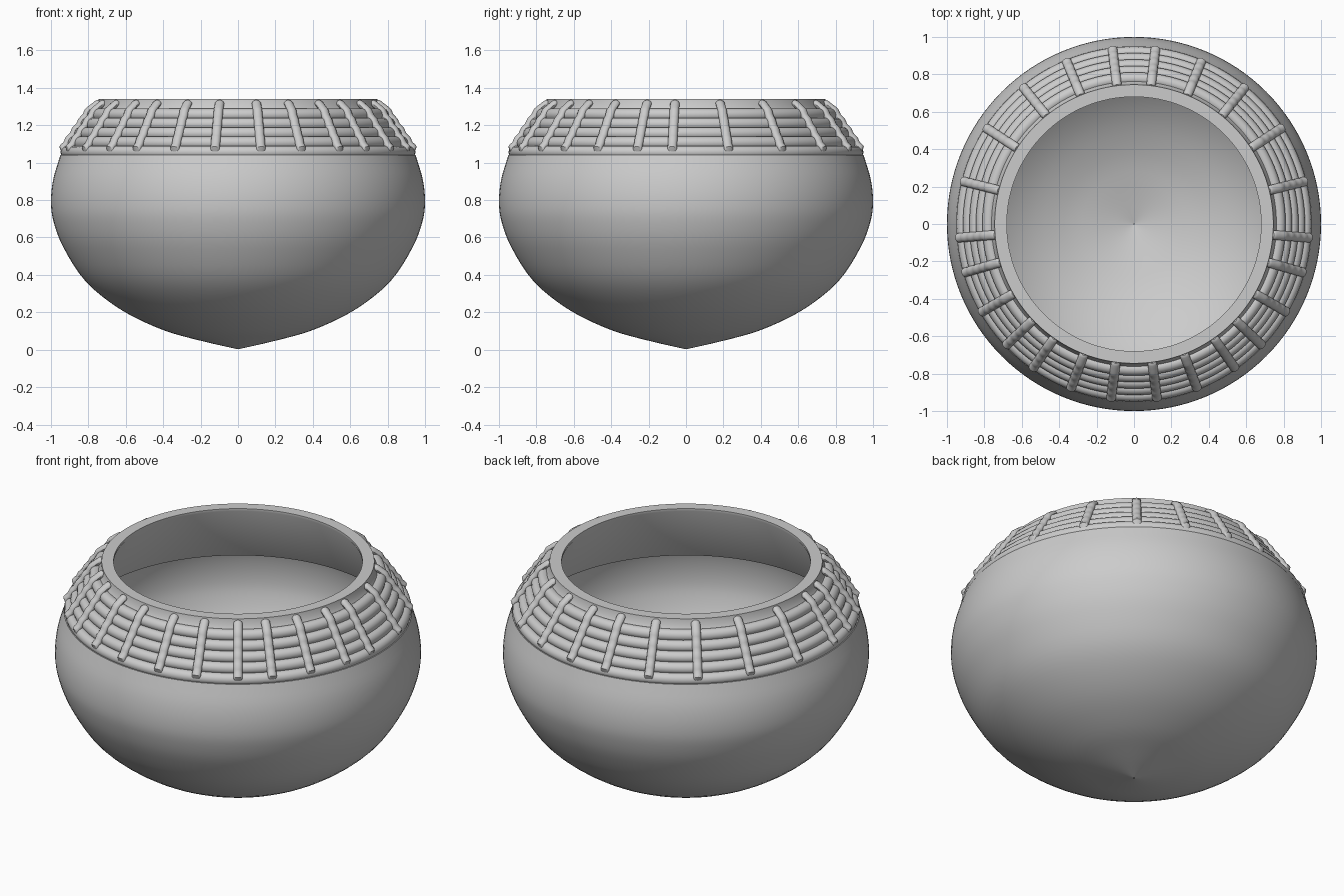
import bpy, bmesh
from math import sin, cos, pi, radians
from mathutils import Vector

if "Cube" in bpy.data.objects:
    bpy.data.objects.remove(bpy.data.objects["Cube"])


def finish(name, bm, angle=30):
    bmesh.ops.remove_doubles(bm, verts=bm.verts, dist=1e-5)
    bmesh.ops.recalc_face_normals(bm, faces=bm.faces)
    me = bpy.data.meshes.new(name)
    bm.to_mesh(me)
    bm.free()
    ob = bpy.data.objects.new(name, me)
    bpy.context.collection.objects.link(ob)
    bpy.ops.object.select_all(action='DESELECT')
    ob.select_set(True)
    bpy.context.view_layer.objects.active = ob
    bpy.ops.object.shade_smooth_by_angle(angle=radians(angle))
    return ob


def lathe(name, profile, closed=True, n=128):
    """Revolve (radius, z) points around the z axis."""
    bm = bmesh.new()
    rings = [[bm.verts.new((r * cos(2 * pi * i / n), r * sin(2 * pi * i / n), z))
              for i in range(n)] for r, z in profile]
    pairs = list(zip(rings, rings[1:]))
    if closed:
        pairs.append((rings[-1], rings[0]))
    for a, b in pairs:
        for i in range(n):
            j = (i + 1) % n
            bm.faces.new((a[i], a[j], b[j], b[i]))
    return finish(name, bm)


def smooth_path(pts, steps=4):
    """Catmull-Rom interpolation of 2D points."""
    p = [Vector(q) for q in pts]
    p = [2 * p[0] - p[1]] + p + [2 * p[-1] - p[-2]]
    out = []
    for a, b, c, d in zip(p, p[1:], p[2:], p[3:]):
        for k in range(steps):
            t = k / steps
            out.append(0.5 * (2 * b + (c - a) * t + (2 * a - 5 * b + 4 * c - d) * t ** 2
                              + (3 * b - a - 3 * c + d) * t ** 3))
    return [tuple(v) for v in out + [p[-2]]]


# Pot body: round shoulder, pointed base, hollow inside
outer = smooth_path([(0.004, 0.003), (0.2, 0.048), (0.4, 0.105), (0.62, 0.21), (0.81, 0.36),
                     (0.93, 0.54), (0.985, 0.68), (1.0, 0.79), (0.988, 0.91), (0.95, 1.04)])
inner = [(r * 0.94, z + 0.05 * (1 - z / 1.04)) for r, z in outer]
lathe("pot_body", outer + inner[::-1], closed=False)

# Sloping neck with a flat lip
lathe("neck", [(0.94, 1.03), (0.915, 1.06), (0.765, 1.28), (0.75, 1.305), (0.745, 1.34),
               (0.68, 1.34), (0.68, 1.325), (0.88, 0.965), (0.93, 0.965)])

# Stacked rim coils
coils = [(0.915 - 0.0345 * i, 1.056 + 0.05 * i) for i in range(5)] + [(0.738, 1.302)]
CR = 0.034
for i, (r, z) in enumerate(coils[:5]):
    lathe(f"rim_coil_{i + 1}", [(r + CR * cos(2 * pi * k / 14), z + CR * sin(2 * pi * k / 14))
                                for k in range(14)])


# Stitches binding the coils, sagging slightly between them
def stitch(name, angle, half_w=0.025, half_t=0.019):
    nrm = Vector((0.82, 0.57))
    pts = [(0.925, 1.035)]
    for a, b in zip(coils, coils[1:]):
        a, b = Vector(a), Vector(b)
        pts += [tuple(a + nrm * 0.034), tuple((a + b) / 2 + nrm * 0.029)]
    pts += [(0.752, 1.318)]
    path = smooth_path(pts, 2)
    radial = Vector((cos(angle), sin(angle), 0))
    side = Vector((-sin(angle), cos(angle), 0))
    out = radial * nrm.x + Vector((0, 0, nrm.y))
    along = Vector((0, 0, nrm.x)) - radial * nrm.y
    stations = [(path[0], -0.014, 0.5), (path[0], -0.008, 0.8)] + [(p, 0, 1) for p in path]
    stations += [(path[-1], 0.008, 0.8), (path[-1], 0.014, 0.5)]
    bm = bmesh.new()
    rings = []
    for (r, z), shift, s in stations:
        c = radial * r + Vector((0, 0, z)) + along * shift
        rings.append([bm.verts.new(c + side * half_w * s * cos(2 * pi * k / 12)
                                   + out * half_t * s * sin(2 * pi * k / 12))
                      for k in range(12)])
    for a, b in zip(rings, rings[1:]):
        for k in range(12):
            j = (k + 1) % 12
            bm.faces.new((a[k], a[j], b[j], b[k]))
    bm.faces.new(rings[0])
    bm.faces.new(rings[-1])
    finish(name, bm, 40)


for i, deg in enumerate([83, 67.5, 51, 33, 14, -4.5, -16, -30, -43.5, -55, -69, -82.5]):
    stitch(f"stitch_right_{i + 1}", radians(deg))
    stitch(f"stitch_left_{i + 1}", radians(180 - deg))
